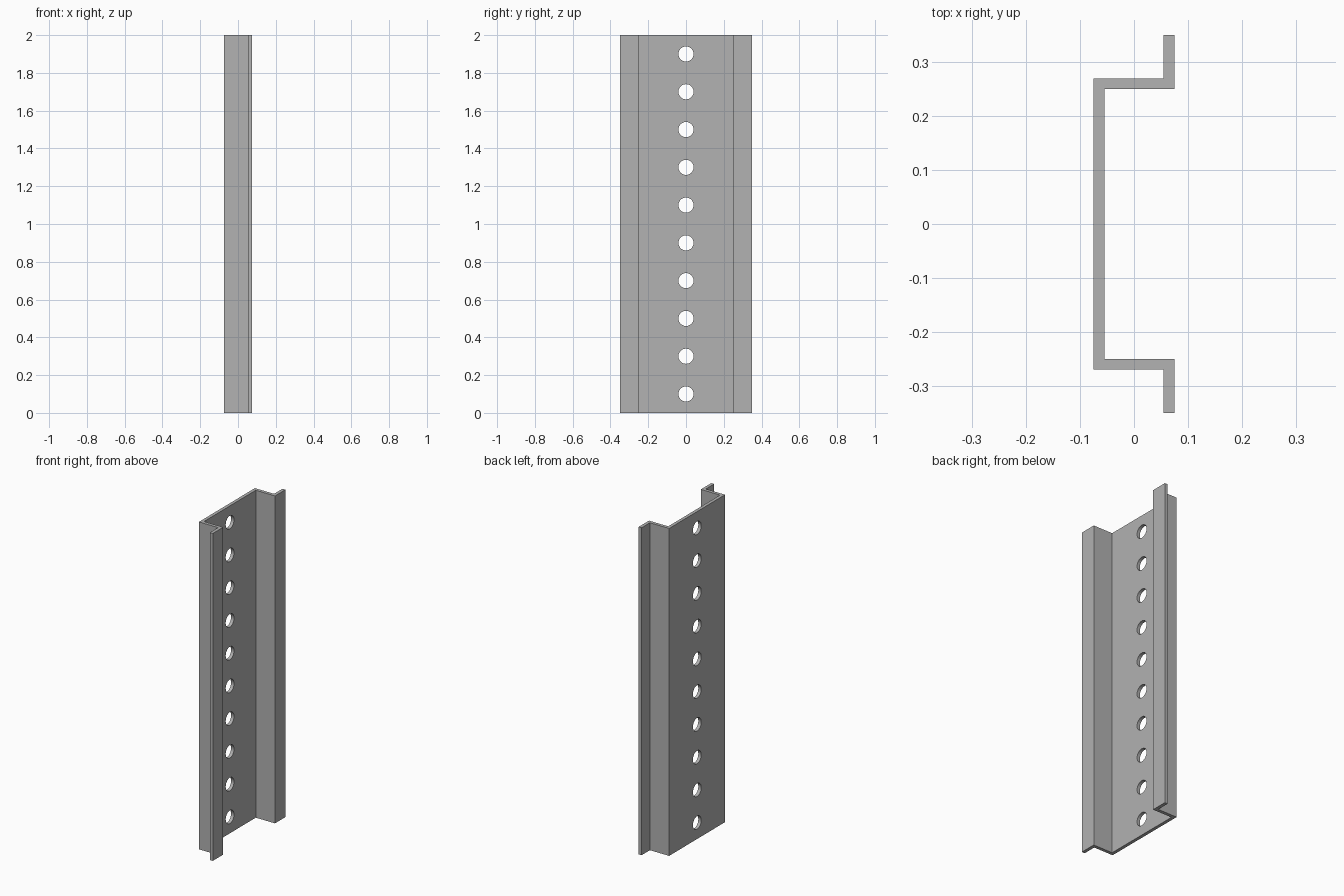
import bpy
import bmesh
from math import radians
from mathutils import Matrix, Vector

cube = bpy.data.objects.get("Cube")
if cube:
    bpy.data.objects.remove(cube, do_unlink=True)

HEIGHT = 2.0
HOLES = 10
HOLE_RADIUS = 0.04

steel = bpy.data.materials.new("plain grey steel")
steel.use_nodes = True
grey = (0.445, 0.445, 0.445, 1)
steel.diffuse_color = grey
steel.node_tree.nodes["Principled BSDF"].inputs["Base Color"].default_value = grey


def new_object(name, bm):
    bmesh.ops.recalc_face_normals(bm, faces=bm.faces)
    mesh = bpy.data.meshes.new(name)
    bm.to_mesh(mesh)
    bm.free()
    mesh.materials.append(steel)
    obj = bpy.data.objects.new(name, mesh)
    bpy.context.collection.objects.link(obj)
    return obj


# Hat channel: half of the cross-section, mirrored in y and extruded upwards
half = [(-0.075, 0.27), (0.055, 0.27), (0.055, 0.35),
        (0.075, 0.35), (0.075, 0.25), (-0.055, 0.25)]
outline = half + [(x, -y) for x, y in reversed(half)]
bm = bmesh.new()
base = bm.faces.new([bm.verts.new((x, y, 0)) for x, y in outline])
top = bmesh.ops.extrude_face_region(bm, geom=[base])["geom"]
bmesh.ops.translate(bm, vec=(0, 0, HEIGHT),
                    verts=[v for v in top if isinstance(v, bmesh.types.BMVert)])
channel = new_object("hat_channel", bm)

# Row of round holes through the web
bm = bmesh.new()
pitch = HEIGHT / HOLES
for i in range(HOLES):
    place = Matrix.Translation(Vector((-0.065, 0, pitch * (i + 0.5))))
    bmesh.ops.create_cone(bm, cap_ends=True, segments=48, radius1=HOLE_RADIUS,
                          radius2=HOLE_RADIUS, depth=0.06,
                          matrix=place @ Matrix.Rotation(radians(90), 4, "Y"))
cutter = new_object("hole_cutter", bm)
cutter.hide_render = True

cut = channel.modifiers.new("holes", "BOOLEAN")
cut.operation = "DIFFERENCE"
cut.solver = "EXACT"
cut.object = cutter

bpy.ops.object.select_all(action="DESELECT")
channel.select_set(True)
bpy.context.view_layer.objects.active = channel
bpy.ops.object.modifier_apply(modifier=cut.name)
bpy.data.objects.remove(cutter, do_unlink=True)

# Smooth hole walls, sharp bends
bpy.ops.object.shade_smooth_by_angle(angle=radians(30))
